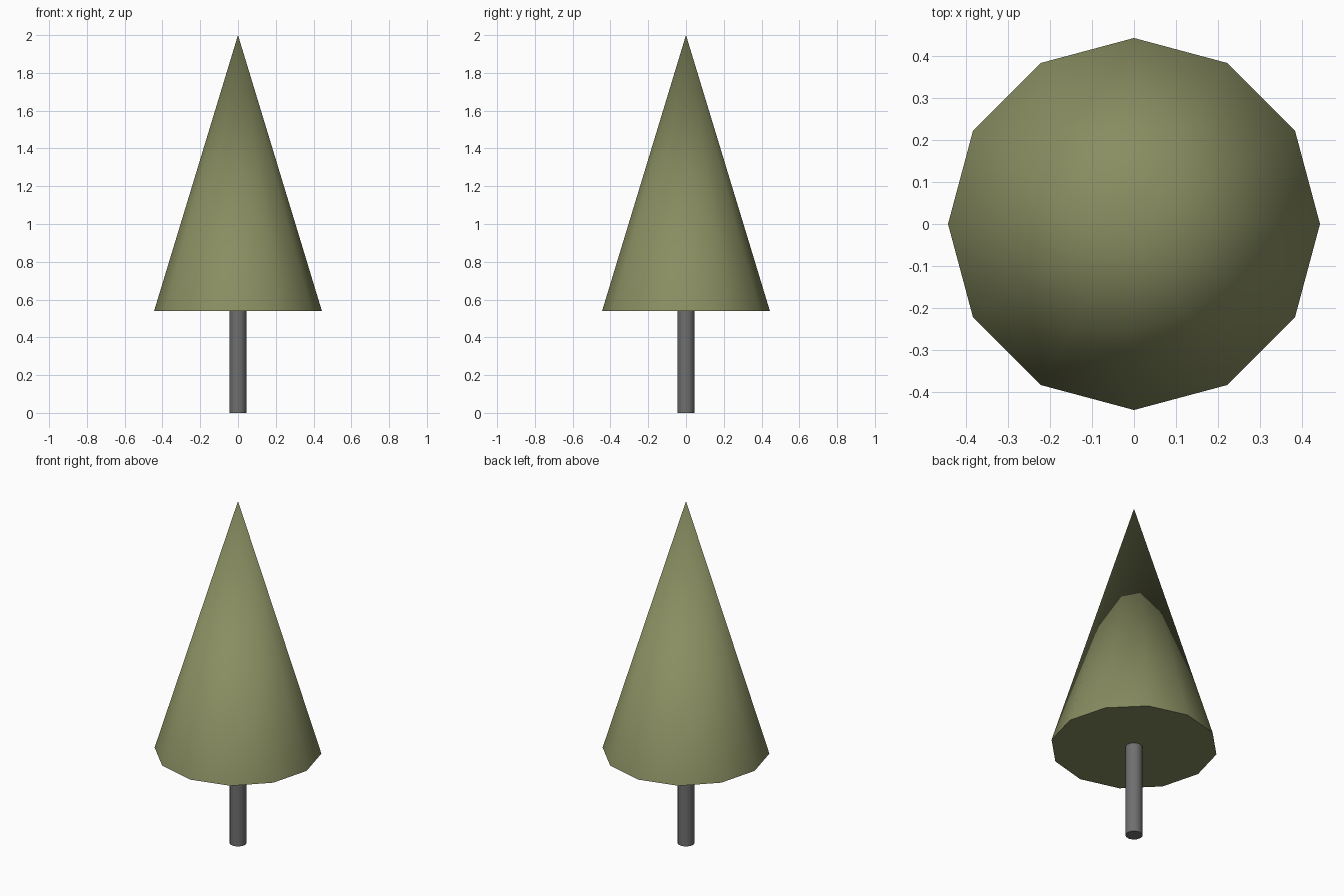
import bpy
import math

if "Cube" in bpy.data.objects:
    bpy.data.objects.remove(bpy.data.objects["Cube"])

BASE_Z = 0.54    # underside of the foliage
HEIGHT = 2.0


def material(name, colour):
    mat = bpy.data.materials.new(name)
    mat.diffuse_color = (*colour, 1.0)
    mat.use_nodes = True
    mat.node_tree.nodes["Principled BSDF"].inputs["Base Color"].default_value = mat.diffuse_color
    return mat


def tapered(name, sides, r_bottom, r_top, z0, z1, mat):
    """Smooth-sided cone or cylinder standing between two heights."""
    bpy.ops.mesh.primitive_cone_add(
        vertices=sides, radius1=r_bottom, radius2=r_top,
        depth=z1 - z0, location=(0, 0, (z0 + z1) / 2))
    obj = bpy.context.object
    obj.name = name
    obj.data.materials.append(mat)
    bpy.ops.object.shade_smooth_by_angle(angle=math.radians(40))
    return obj


# Trunk, ending at the underside of the foliage
tapered("trunk", 12, 0.046, 0.046, 0.0, BASE_Z + 0.01,
        material("trunk_grey", (0.16, 0.16, 0.16)))

# Twelve-sided foliage cone
tapered("foliage", 12, 0.444, 0.0, BASE_Z, HEIGHT,
        material("foliage_green", (0.25, 0.27, 0.12)))
